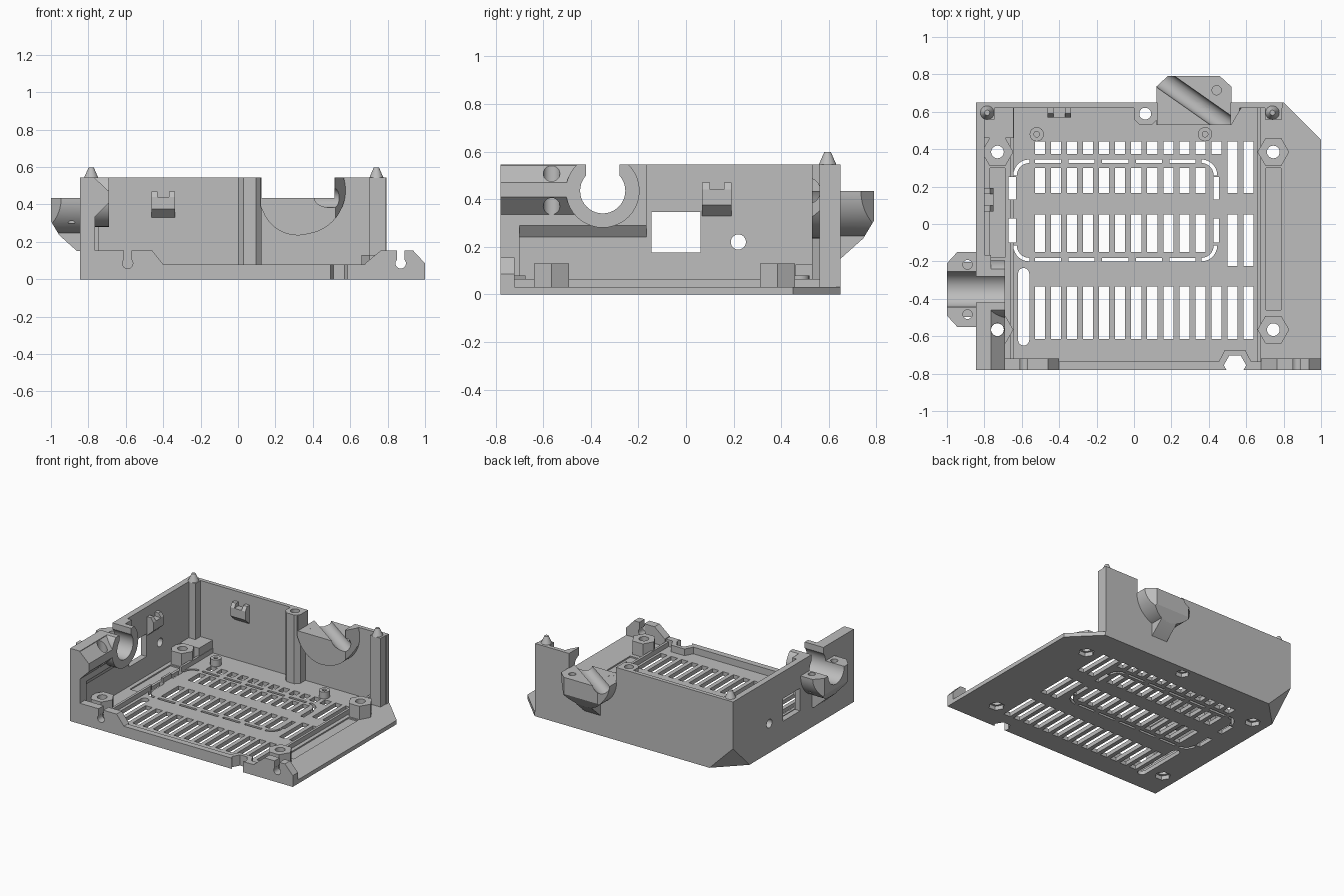
import bpy, bmesh, math
from mathutils import Matrix, Vector

old = bpy.data.objects.get("Cube")
if old:
    bpy.data.objects.remove(old, do_unlink=True)

GREY = (0.51, 0.51, 0.51, 1)
mat = bpy.data.materials.new("grey plastic")
mat.use_nodes = True
mat.diffuse_color = GREY
mat.node_tree.nodes["Principled BSDF"].inputs["Base Color"].default_value = GREY
parts = []


def prism(bm, pts, axis, a, b):
    """Extrude a 2D outline along an axis from a to b."""
    place = {"z": lambda p, t: (p[0], p[1], t),
             "y": lambda p, t: (p[0], t, p[1]),
             "x": lambda p, t: (t, p[0], p[1])}[axis]
    low = [bm.verts.new(place(p, a)) for p in pts]
    top = [bm.verts.new(place(p, b)) for p in pts]
    bm.faces.new(low)
    bm.faces.new(top[::-1])
    for i in range(len(pts)):
        j = (i + 1) % len(pts)
        bm.faces.new((low[j], low[i], top[i], top[j]))


def box(bm, x0, x1, y0, y1, z0, z1):
    prism(bm, [(x0, y0), (x1, y0), (x1, y1), (x0, y1)], "z", z0, z1)


def ring(cx, cy, r, n, a0=0, a1=math.tau):
    full = abs(a1 - a0 - math.tau) < 1e-6
    steps = n if full else n - 1
    return [(cx + r * math.cos(a0 + (a1 - a0) * i / steps),
             cy + r * math.sin(a0 + (a1 - a0) * i / steps)) for i in range(n)]


def make(name, build, keep=True):
    bm = bmesh.new()
    build(bm)
    bmesh.ops.recalc_face_normals(bm, faces=bm.faces)
    me = bpy.data.meshes.new(name)
    bm.to_mesh(me)
    bm.free()
    me.materials.append(mat)
    ob = bpy.data.objects.new(name, me)
    bpy.context.collection.objects.link(ob)
    ob.hide_render = not keep
    if keep:
        parts.append(ob)
    return ob


def carve(ob, cutter, op="DIFFERENCE"):
    mod = ob.modifiers.new("carve", "BOOLEAN")
    mod.operation, mod.object, mod.solver, mod.use_self = op, cutter, "EXACT", True
    bpy.context.view_layer.update()
    ob.data = bpy.data.meshes.new_from_object(
        ob.evaluated_get(bpy.context.evaluated_depsgraph_get()))
    ob.modifiers.clear()


HEXES = [(x, y) for x in (-0.73, 0.745) for y in (-0.565, 0.385)]
NOTCH = ring(0.54, -0.755, 0.06, 6)

# Helper shapes: floor openings
def floor_openings(bm):
    for k in range(14):
        x = -0.53 + 0.0858 * k
        rows = [(-0.615, -0.335)]
        if k < 12:
            rows.append((0.375, 0.44))
        if k < 11:
            rows += [(-0.15, 0.05), (0.165, 0.3)]
        if k > 11:
            rows += [(-0.225, 0.05), (0.165, 0.44)]
        for y0, y1 in rows:
            box(bm, x, x + 0.054, y0, y1, -0.1, 0.2)
    # long rounded slot
    prism(bm, ring(-0.59, -0.265, 0.03, 9, 0, math.pi)
          + ring(-0.59, -0.62, 0.03, 9, math.pi, math.tau), "z", -0.1, 0.2)
    # dashed rounded frame
    for i, (cx, cy) in enumerate([(0.36, 0.26), (-0.56, 0.26), (-0.56, -0.115), (0.36, -0.115)]):
        a = i * math.pi / 2
        prism(bm, ring(cx, cy, 0.085, 8, a, a + math.pi / 2)
              + ring(cx, cy, 0.066, 8, a, a + math.pi / 2)[::-1], "z", -0.1, 0.2)
    for k in range(5):
        x = -0.53 + k * 0.18
        box(bm, x, x + 0.14, 0.326, 0.345, -0.1, 0.2)
        box(bm, x, x + 0.14, -0.2, -0.181, -0.1, 0.2)
    for y0, y1 in [(0.13, 0.25), (-0.1, 0.03)]:
        box(bm, -0.67, -0.63, y0, y1, -0.1, 0.2)
        box(bm, 0.426, 0.455, y0, y1, -0.1, 0.2)
    prism(bm, NOTCH, "z", -0.1, 0.2)
    prism(bm, ring(0.06, 0.59, 0.032, 16), "z", -0.1, 0.7)

openings = make("openings_cutter", floor_openings, False)

def slab_openings(bm):
    for x, y in HEXES:
        prism(bm, ring(x, y, 0.055, 6), "z", -0.1, 0.1)
    prism(bm, ring(0.06, 0.585, 0.05, 6), "z", -0.1, 0.1)
    for x in (-0.77, 0.705):
        box(bm, x, x + 0.08, -0.46 if x > 0 else -0.18, 0.3, 0.02, 0.1)

pockets = make("pockets_cutter", slab_openings, False)

# Bevelled lower corner
def corner_volume(bm):
    c = Vector((-0.9, 0.7, -0.05))
    for v in ((0, 0, 0), (0.35, 0, 0), (0, -0.35, 0), (0, 0, 0.35)):
        bm.verts.new(c + Vector(v))
    bmesh.ops.convex_hull(bm, input=bm.verts)

corner_cut = make("corner_cutter", corner_volume, False)
block = make("corner_block", lambda bm: box(bm, -0.84, -0.645, 0.46, 0.645, 0, 0.125))
carve(block, corner_cut)

# Floor and its side rails
base = make("base_plate", lambda bm: prism(bm, [
    (-0.845, -0.78), (1, -0.78), (1, 0.45), (0.8, 0.65), (-0.845, 0.65)], "z", 0, 0.03))
rails = make("floor_rails", lambda bm: [
    box(bm, x, x + 0.018, -0.74, 0.63, 0.025, 0.065) for x in (-0.66, 0.658)])
for ob in (base, rails):
    carve(ob, openings)
carve(base, pockets)
carve(base, corner_cut)

# Cable channels: cutters and collars
def rod(bm, centre, direction, r, t0, t1, n=40):
    d = Vector(direction).normalized()
    rot = d.to_track_quat("Z", "Y").to_matrix().to_4x4()
    m = Matrix.Translation(Vector(centre) + d * (t0 + t1) / 2) @ rot
    bmesh.ops.create_cone(bm, cap_ends=True, segments=n, radius1=r, radius2=r,
                          depth=t1 - t0, matrix=m)

SIDE_C, BACK_C = (-0.845, -0.35, 0.435), (0.32, 0.655, 0.435)

def side_cut(bm):
    rod(bm, SIDE_C, (1, 0, 0), 0.095, -0.5, 0.5)
    box(bm, -1.3, -0.4, -0.42, -0.28, 0.435, 0.8)

side_channel = make("side_channel_cutter", side_cut, False)
back_channel = make("back_channel_cutter", lambda bm: rod(
    bm, BACK_C, (0.82, -0.575, 0), 0.052, -0.5, 0.5), False)
gap = make("gap_cutter", lambda bm: box(bm, 0.125, 0.515, 0.5, 0.8, 0.434, 0.7), False)

# Walls
left = make("left_wall", lambda bm: box(bm, -0.845, -0.8, -0.78, 0.65, 0, 0.545))
def left_holes(bm):
    box(bm, -1, -0.7, -0.145, 0.06, 0.175, 0.345)
    prism(bm, ring(0.22, 0.22, 0.032, 24), "x", -1, -0.7)
carve(left, make("left_hole_cutter", left_holes, False))
back = make("back_wall", lambda bm: box(bm, -0.845, 0.795, 0.62, 0.65, 0, 0.545))
carve(back, gap)
for w in (left, back):
    carve(w, corner_cut)
thick = make("left_wall_thickening", lambda bm: prism(bm, [
    (-0.81, 0.545), (-0.765, 0.545), (-0.765, 0.29), (-0.805, 0.235)], "y", -0.78, -0.165))
make("left_wall_front_edge", lambda bm: box(bm, -0.84, -0.765, -0.78, -0.7, 0, 0.545))
shelf = make("left_wall_shelf", lambda bm: prism(bm, [
    (-0.77, 0.545), (-0.69, 0.47), (-0.69, 0.41), (-0.77, 0.33)], "y", -0.78, -0.45))
carve(shelf, make("screwdriver_bore", lambda bm: rod(
    bm, (-0.73, -0.565, 0.4), (0, 0, 1), 0.035, -0.2, 0.3, 24), False))
side_collar = make("side_collar", lambda bm: rod(bm, SIDE_C, (1, 0, 0), 0.155, 0.02, 0.155))
carve(side_collar, make("collar_trim", lambda bm: box(
    bm, -0.84, -0.5, -0.8, 0, 0.02, 0.545), False), "INTERSECT")

# Back collar with a slanted outer end
back_collar = make("back_collar", lambda bm: prism(
    bm, ring(0.34, 0.475, 0.235, 48), "y", 0.53, 0.635))
carve(back_collar, make("back_collar_plan", lambda bm: prism(bm, [
    (0.12, 0.52), (0.515, 0.52), (0.58, 0.63), (0.58, 0.64), (0.12, 0.64)],
    "z", 0.2, 0.545), False), "INTERSECT")
carve(back_collar, gap)

# Cable clamps, built facing +y and then turned into place
def clamp(name, inner, bores, place):
    ob = make(name, lambda bm: prism(
        bm, ring(0, 0.435, 0.2, 32, math.pi, math.tau), "y", inner, 0.14))
    foot = make(name + "_foot", lambda bm: box(bm, -0.065, 0.065, -0.02, 0.13, 0.14, 0.33))
    side = make(name + "_side", lambda bm: prism(bm, [
        (inner, 0.435), (0.14, 0.435), (0.14, 0.31), (0.095, 0.235), (0, 0.15), (inner, 0.15)],
        "x", -0.3, 0.3), False)
    plan = make(name + "_plan", lambda bm: prism(bm, [
        (-0.2, -0.2), (0.2, -0.2), (0.2, 0.085), (0.14, 0.14), (-0.14, 0.14), (-0.2, 0.085)],
        "z", 0, 1), False)
    holes = make(name + "_holes", lambda bm: [
        prism(bm, ring(x, y, 0.025, 16), "z", 0.3, 0.6) for x, y in bores], False)
    for o in (ob, foot):
        carve(o, side, "INTERSECT")
        carve(o, plan, "INTERSECT")
        carve(o, holes)
        o.data.transform(place)
    return [ob, foot]

side_clamp = clamp("side_clamp", -0.02, [(-0.133, 0.03), (0.133, 0.03)],
                   Matrix.Translation((-0.86, -0.35, 0)) @ Matrix.Rotation(math.pi / 2, 4, "Z"))
back_clamp = clamp("back_clamp", -0.12, [(-0.122, -0.05), (0.122, 0.065)],
                   Matrix.Translation((0.32, 0.65, 0)))
for ob in [left, thick, shelf, side_collar] + side_clamp:
    carve(ob, side_channel)
for ob in [back, back_collar] + back_clamp:
    carve(ob, back_channel)

# Hex standoffs, small standoffs and screw post
def tube(name, x, y, r, hole, z1, n):
    ob = make(name, lambda bm: prism(bm, ring(x, y, r, n), "z", 0.03, z1))
    carve(ob, make(name + "_bore", lambda bm: prism(
        bm, ring(x, y, hole, 24), "z", -0.1, 0.8), False))

for x, y in HEXES:
    tube("hex_standoff", x, y, 0.085, 0.034, 0.13, 6)
for x in (-0.52, 0.38):
    tube("small_standoff", x, 0.48, 0.038, 0.015, 0.08, 24)
post = make("screw_post", lambda bm: prism(bm, [
    (0, 0.63), (0, 0.56), (0.03, 0.53), (0.095, 0.53), (0.125, 0.56), (0.125, 0.63)],
    "z", 0.03, 0.545))
carve(post, openings)

# Corner posts with locating cones
for x, x0, x1 in ((-0.785, -0.82, -0.745), (0.74, 0.70, 0.79)):
    carve(make("corner_post", lambda bm: box(bm, x0, x1, 0.56, 0.63, 0.03, 0.545)), corner_cut)
    make("locating_cone", lambda bm: bmesh.ops.create_cone(
        bm, cap_ends=True, segments=24, radius1=0.038, radius2=0.014, depth=0.055,
        matrix=Matrix.Translation((x, 0.595, 0.57))))

# Front lip and end blocks with cable keyholes
lip = make("front_lip", lambda bm: box(bm, -0.42, 0.72, -0.78, -0.735, 0, 0.08))
surround = make("notch_surround", lambda bm: prism(bm, [
    (0.43, -0.78), (0.65, -0.78), (0.595, -0.675), (0.485, -0.675)], "z", 0, 0.08))
for ob in (lip, surround):
    carve(ob, openings)
def keyholes(bm):
    for x in (-0.59, 0.87):
        prism(bm, ring(x, 0.085, 0.028, 20), "y", -0.9, -0.6)
        box(bm, x - 0.02, x + 0.02, -0.88, -0.62, 0.085, 0.3)
keyhole_cut = make("keyhole_cutter", keyholes, False)
for name, outline in (
        ("front_block_left", [(-0.84, 0), (-0.4, 0), (-0.4, 0.08), (-0.46, 0.155), (-0.84, 0.155)]),
        ("front_block_right", [(0.68, 0), (1, 0), (1, 0.085), (0.935, 0.155), (0.765, 0.155),
                               (0.68, 0.085)])):
    carve(make(name, lambda bm: prism(bm, outline, "y", -0.78, -0.72)), keyhole_cut)

# Snap hooks on the inner walls, built facing -y
for place in (Matrix.Translation((-0.4, 0.62, 0)),
              Matrix.Translation((-0.8, 0.13, 0)) @ Matrix.Rotation(math.pi / 2, 4, "Z")):
    hook = make("snap_hook", lambda bm: prism(bm, [
        (0.01, 0.32), (-0.05, 0.375), (-0.05, 0.44), (-0.03, 0.47), (0.01, 0.47)],
        "x", -0.062, 0.062))
    carve(hook, make("hook_cutter", lambda bm: box(bm, -0.03, 0.03, -0.1, 0.005, 0.44, 0.6), False))
    hook.data.transform(place)

# Remove helpers and finish shading
for ob in [o for o in bpy.context.collection.objects if o.hide_render and o.type == "MESH"]:
    bpy.data.objects.remove(ob, do_unlink=True)
bpy.ops.object.select_all(action="DESELECT")
for ob in parts:
    ob.select_set(True)
bpy.context.view_layer.objects.active = base
bpy.ops.object.shade_smooth_by_angle(angle=math.radians(30))
